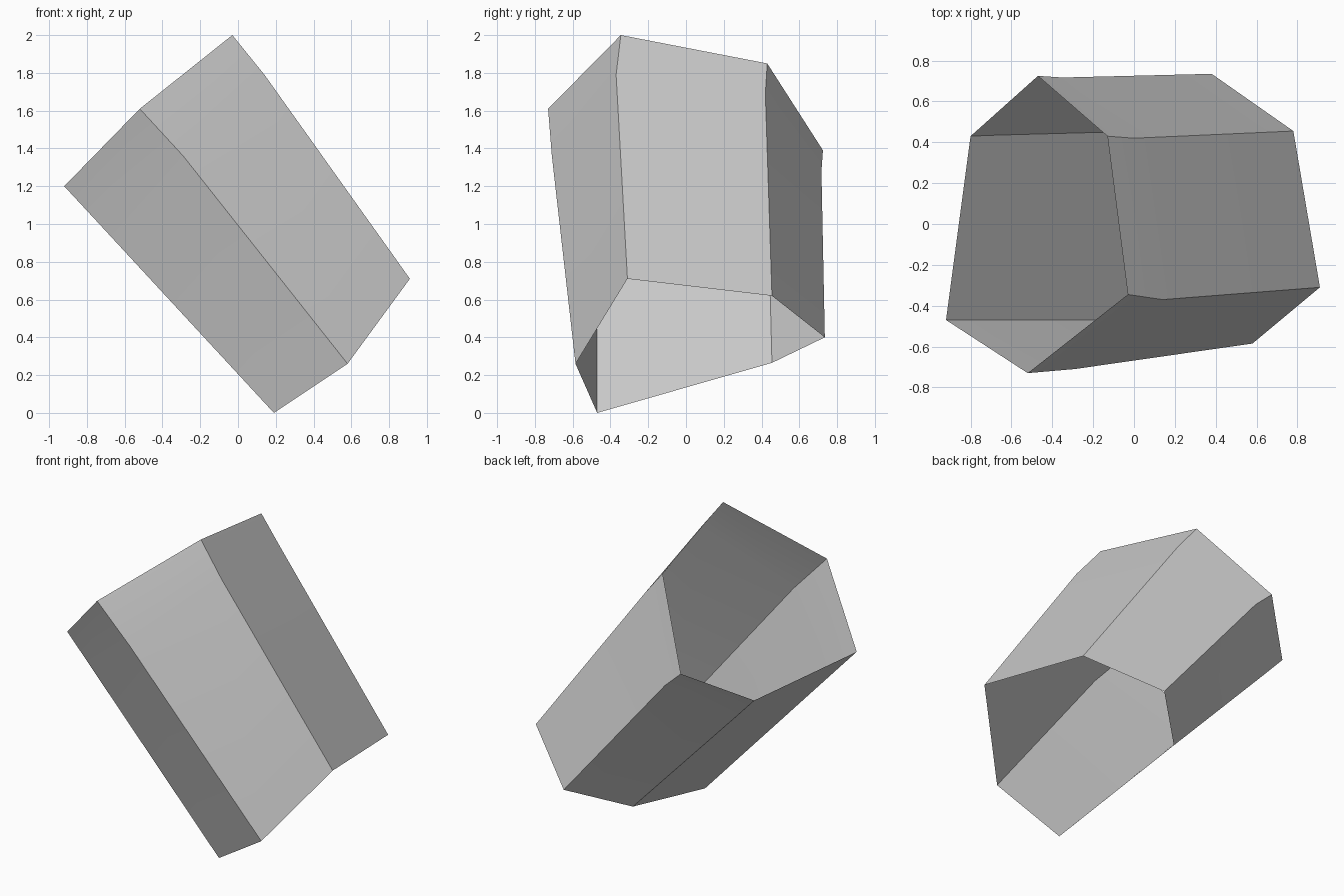
import bpy
import bmesh
import math

cube = bpy.data.objects.get("Cube")
if cube:
    bpy.data.objects.remove(cube, do_unlink=True)

# Plain grey material
grey = bpy.data.materials.new("grey")
grey.use_nodes = True
colour = (0.6, 0.6, 0.6, 1.0)
grey.diffuse_color = colour
grey.node_tree.nodes["Principled BSDF"].inputs["Base Color"].default_value = colour

# Six-sided cross-sections of the tilted, open-ended tube, upper end to lower end
sections = [
    # upper rim
    [(-0.03, -0.345, 2.0), (-0.52, -0.73, 1.61), (-0.92, -0.47, 1.20),
     (-0.80, 0.43, 1.19), (-0.47, 0.725, 1.39), (-0.13, 0.43, 1.85)],
    # slight bend just below the upper rim
    [(0.14, -0.37, 1.79), (-0.29, -0.71, 1.36), (-0.753, -0.47, 1.02),
     (-0.67, 0.435, 1.05), (-0.35, 0.717, 1.28), (0.0, 0.42, 1.69)],
    # lower rim
    [(0.91, -0.31, 0.71), (0.58, -0.585, 0.26), (0.19, -0.47, 0.0),
     (0.07, 0.455, 0.265), (0.38, 0.735, 0.40), (0.78, 0.455, 0.62)],
]

# Loft the sections into a thin shell with both ends open
bm = bmesh.new()
rings = [[bm.verts.new(p) for p in s] for s in sections]
for upper, lower in zip(rings, rings[1:]):
    for i in range(6):
        j = (i + 1) % 6
        bm.faces.new((upper[i], lower[i], lower[j], upper[j]))
bm.normal_update()

# Point the shell's faces away from its axis
centre = sum((v.co for v in bm.verts), start=bm.verts[:][0].co * 0) / len(bm.verts)
if sum(f.normal.dot(f.calc_center_median() - centre) for f in bm.faces) < 0:
    bmesh.ops.reverse_faces(bm, faces=bm.faces[:])

mesh = bpy.data.meshes.new("hexagonal_tube")
bm.to_mesh(mesh)
bm.free()
mesh.materials.append(grey)
tube = bpy.data.objects.new("hexagonal_tube", mesh)
bpy.context.collection.objects.link(tube)

# Smooth along the bend, sharp along the six corners
bpy.ops.object.select_all(action="DESELECT")
tube.select_set(True)
bpy.context.view_layer.objects.active = tube
bpy.ops.object.shade_smooth_by_angle(angle=math.radians(30))
